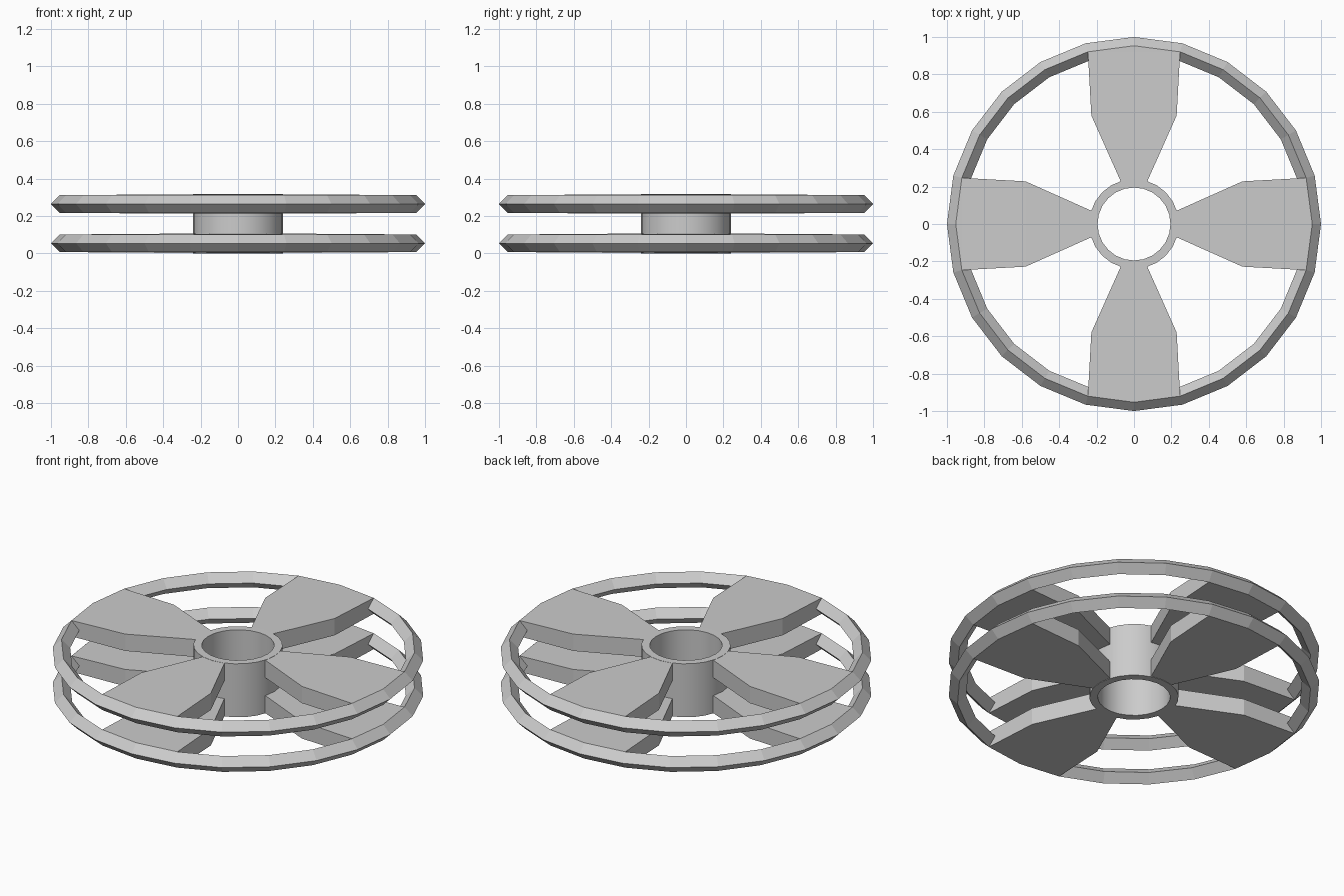
import bpy, bmesh
from math import sin, cos, pi, radians

if "Cube" in bpy.data.objects:
    bpy.data.objects.remove(bpy.data.objects["Cube"])

N = 24                     # sides of rims and hub
RIM_R, RIM_T = 0.953, 0.047


def finish(bm, name):
    bmesh.ops.recalc_face_normals(bm, faces=bm.faces)
    me = bpy.data.meshes.new(name)
    bm.to_mesh(me)
    bm.free()
    ob = bpy.data.objects.new(name, me)
    bpy.context.collection.objects.link(ob)
    return ob


def lathe(name, profile):
    """Closed (r, z) profile swept around z."""
    bm = bmesh.new()
    rings = [[bm.verts.new((r * cos(2 * pi * i / N), r * sin(2 * pi * i / N), z))
              for r, z in profile] for i in range(N)]
    k = len(profile)
    for i in range(N):
        a, b = rings[i], rings[(i + 1) % N]
        for j in range(k):
            bm.faces.new((a[j], b[j], b[(j + 1) % k], a[(j + 1) % k]))
    return finish(bm, name)


def spoke(name, zc, angle):
    """Flared plate whose outer end follows two rim segments."""
    tip = radians(15)
    # x, half width, half thickness along the spoke
    stations = [(0.21, 0.063, 0.052), (0.58, 0.228, 0.050),
                (RIM_R * cos(tip), RIM_R * sin(tip), RIM_T)]
    outline = [(x, -w, t) for x, w, t in stations] + [(RIM_R, 0, RIM_T)]
    outline += [(x, w, t) for x, w, t in reversed(stations)]
    bm = bmesh.new()
    top = [bm.verts.new((x, y, zc + t)) for x, y, t in outline]
    low = [bm.verts.new((x, y, zc - t)) for x, y, t in outline]
    n = len(outline)
    for ring in (top, low):
        bm.faces.new((ring[0], ring[1], ring[5], ring[6]))
        bm.faces.new((ring[1], ring[2], ring[4], ring[5]))
        bm.faces.new((ring[2], ring[3], ring[4]))
    for i in range(n):
        j = (i + 1) % n
        bm.faces.new((low[i], low[j], top[j], top[i]))
    ob = finish(bm, name)
    ob.rotation_euler.z = angle


# two spoked wheels: diamond-section rim and four flared spokes each
for label, zc in (("lower", 0.054), ("upper", 0.264)):
    lathe(label + "_rim", [(RIM_R + RIM_T, zc), (RIM_R, zc + RIM_T),
                           (RIM_R - RIM_T, zc), (RIM_R, zc - RIM_T)])
    for k in range(4):
        spoke(f"{label}_spoke_{k + 1}", zc, k * pi / 2)

# open tube joining both wheels
hub = lathe("hub", [(0.24, 0.0), (0.24, 0.317), (0.195, 0.317), (0.195, 0.0)])
bpy.context.view_layer.objects.active = hub
hub.select_set(True)
bpy.ops.object.shade_smooth_by_angle(angle=radians(30))
